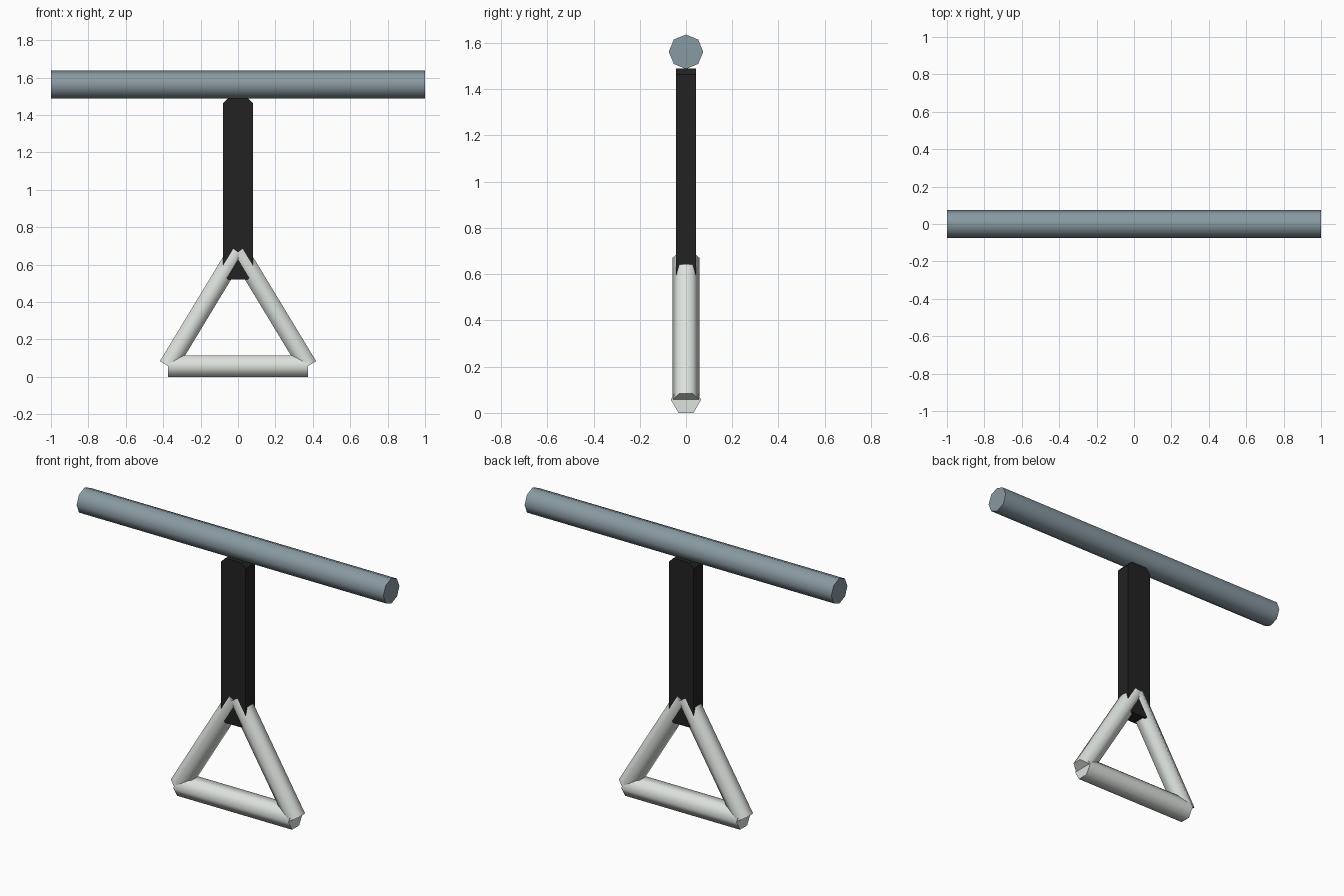
import bpy, bmesh, math
from mathutils import Vector, Matrix

default = bpy.data.objects.get("Cube")
if default:
    bpy.data.objects.remove(default, do_unlink=True)


def material(name, rgb):
    mat = bpy.data.materials.new(name)
    mat.use_nodes = True
    mat.diffuse_color = (*rgb, 1)
    bsdf = mat.node_tree.nodes["Principled BSDF"]
    bsdf.inputs["Base Color"].default_value = (*rgb, 1)
    bsdf.inputs["Roughness"].default_value = 0.6
    return mat


steel = material("blue grey steel", (0.25, 0.32, 0.36))
strap_black = material("strap black", (0.016, 0.016, 0.016))
plastic = material("pale grey plastic", (0.72, 0.76, 0.72))


def add_object(name, bm, mat):
    bmesh.ops.recalc_face_normals(bm, faces=bm.faces)
    mesh = bpy.data.meshes.new(name)
    bm.to_mesh(mesh)
    bm.free()
    mesh.materials.append(mat)
    obj = bpy.data.objects.new(name, mesh)
    bpy.context.collection.objects.link(obj)
    return obj


def tube(name, start, end, radius, sides, mat):
    """Capped prism between two points in the xz plane, one corner towards y."""
    start, end = Vector(start), Vector(end)
    axis = (end - start).normalized()
    depth = Vector((0, 1, 0))
    across = depth.cross(axis)
    frame = Matrix((depth, across, axis)).transposed().to_4x4()
    frame.translation = (start + end) / 2
    bm = bmesh.new()
    bmesh.ops.create_cone(bm, cap_ends=True, segments=sides, radius1=radius,
                          radius2=radius, depth=(end - start).length)
    # Turn the ring so that a corner lies on the y axis
    turn = math.atan2(bm.verts[:][0].co.y, bm.verts[:][0].co.x)
    bm.transform(frame @ Matrix.Rotation(-turn, 4, "Z"))
    obj = add_object(name, bm, mat)
    bpy.ops.object.select_all(action="DESELECT")
    obj.select_set(True)
    bpy.context.view_layer.objects.active = obj
    bpy.ops.object.shade_smooth_by_angle(angle=math.radians(70))
    return obj


# Overhead rail
tube("overhead_rail", (-1, 0, 1.562), (1, 0, 1.562), 0.0745, 8, steel)

# Flat strap with clipped corners, extruded through its thickness
half_w, half_t, low, high, clip = 0.08, 0.043, 0.52, 1.49, 0.027
outline = [(half_w, high - clip), (half_w - clip, high),
           (clip - half_w, high), (-half_w, high - clip),
           (-half_w, low + clip), (clip - half_w, low),
           (half_w - clip, low), (half_w, low + clip)]
bm = bmesh.new()
front = bm.faces.new([bm.verts.new((x, -half_t, z)) for x, z in outline])
sweep = bmesh.ops.extrude_face_region(bm, geom=[front], use_keep_orig=True)
moved = [v for v in sweep["geom"] if isinstance(v, bmesh.types.BMVert)]
bmesh.ops.translate(bm, verts=moved, vec=(0, 2 * half_t, 0))
add_object("strap", bm, strap_black)

# Triangular handle: grip and two mirrored side bars
tube("handle_grip", (-0.375, 0, 0.057), (0.375, 0, 0.057), 0.0655, 6, plastic)
for side, s in (("left", 1), ("right", -1)):
    tube(f"handle_side_{side}", (s * 0.375, 0, 0.058), (s * 0.004, 0, 0.671),
         0.0575, 6, plastic)
